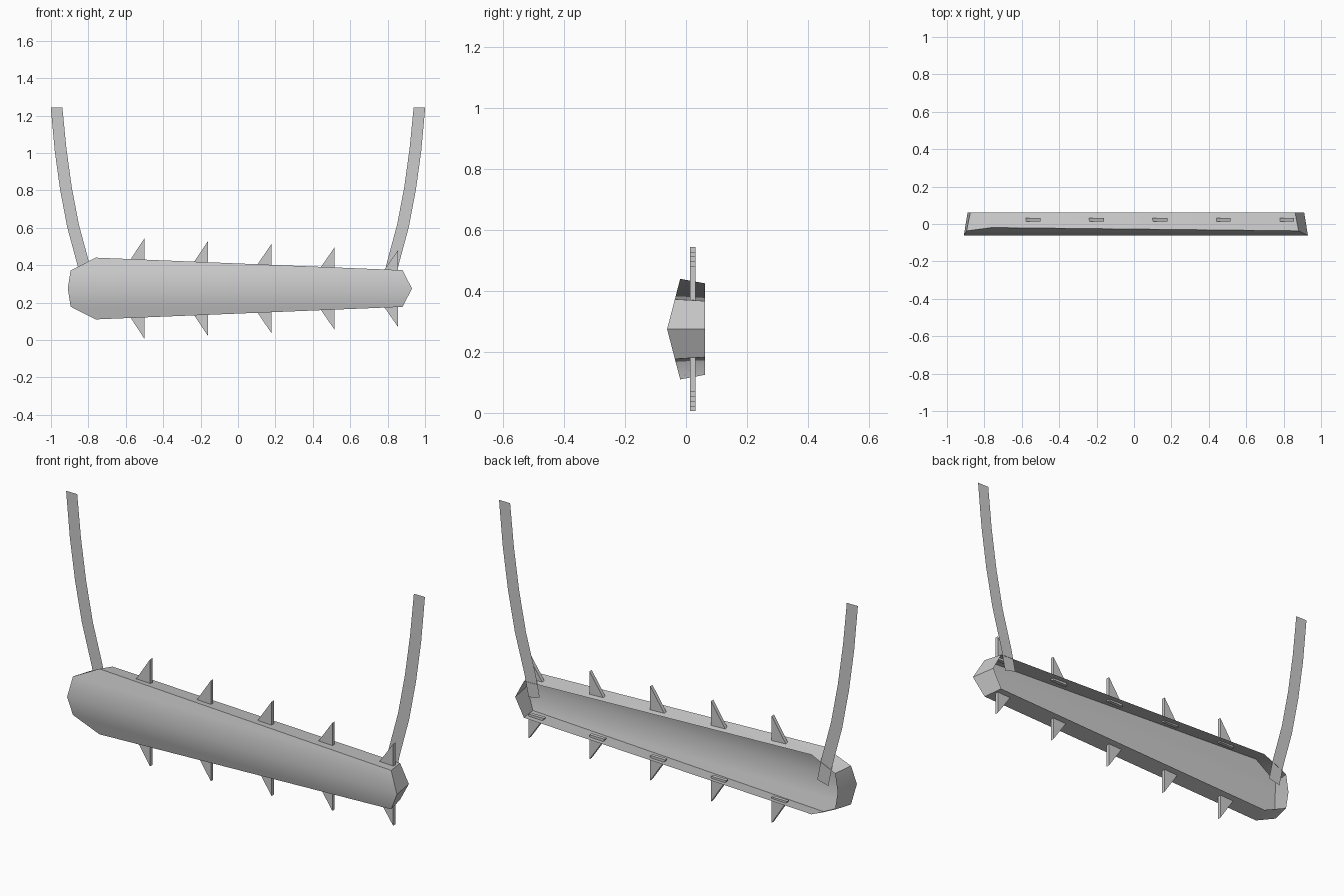
import bpy, bmesh

if "Cube" in bpy.data.objects:
    bpy.data.objects.remove(bpy.data.objects["Cube"])

MID = 0.275  # height of the ridge line

def make(name, verts, faces, smooth=False):
    me = bpy.data.meshes.new(name)
    me.from_pydata(verts, [], faces)
    bm = bmesh.new()
    bm.from_mesh(me)
    bmesh.ops.recalc_face_normals(bm, faces=bm.faces)
    bm.to_mesh(me)
    bm.free()
    ob = bpy.data.objects.new(name, me)
    bpy.context.collection.objects.link(ob)
    return ob

# hollow tapered shell: ridged front, side walls, open back
half = [(0.93, 0), (0.88, 0.098), (-0.76, 0.165), (-0.895, 0.097), (-0.91, 0)]
outline = half + [(x, -h) for x, h in half[-2:0:-1]]
n = len(outline)
front = [(x, -0.062 + 0.26 * abs(h), MID + h) for x, h in outline]
back = [(0.01 + (x - 0.01) * 0.978, 0.062, MID + h * (0.91 if abs(h) > 0.1 else 0.94)) for x, h in outline]
faces = [(0, 1, 2, 3, 4), (4, 5, 6, 7, 0)]
faces += [(i, (i + 1) % n, n + (i + 1) % n, n + i) for i in range(n)]
shell = make("shell", front + back, faces)
# the walls round the two ends are smooth, the rest is creased
for p in shell.data.polygons:
    p.use_smooth = p.index >= 2
bpy.context.view_layer.objects.active = shell
shell.select_set(True)
bpy.ops.object.shade_smooth_by_angle(angle=0.61)

# spikes along the upper and lower edges
for i in range(5):
    x = -0.50 + 0.339 * i
    base = 0.165 - 0.0409 * (x + 0.04 - 0.04 + 0.76)
    tip = base + 0.115 - 0.002 * i
    for side, label in ((1, "upper"), (-1, "lower")):
        prof = [(x - 0.085, base - 0.015), (x, base - 0.015), (x, tip)]
        v = [(px, y, MID + side * h) for y in (0.013, 0.031) for px, h in prof]
        make(f"{label}_spike_{i + 1}", v,
             [(0, 1, 2), (3, 5, 4), (0, 1, 4, 3), (1, 2, 5, 4), (2, 0, 3, 5)])

# flat curved straps rising from both ends
path = [(0.97, 1.243), (0.949, 1.02), (0.92, 0.81), (0.882, 0.61), (0.828, 0.41), (0.805, 0.30)]
for s, label in ((-1, "left"), (1, "right")):
    v = [(s * (x + d), 0.06, z - d * (0 if i == 0 else 0.25))
         for i, (x, z) in enumerate(path) for d in (-0.031, 0.031)]
    make(f"{label}_strap", v,
         [(2 * i, 2 * i + 1, 2 * i + 3, 2 * i + 2) for i in range(len(path) - 1)])
